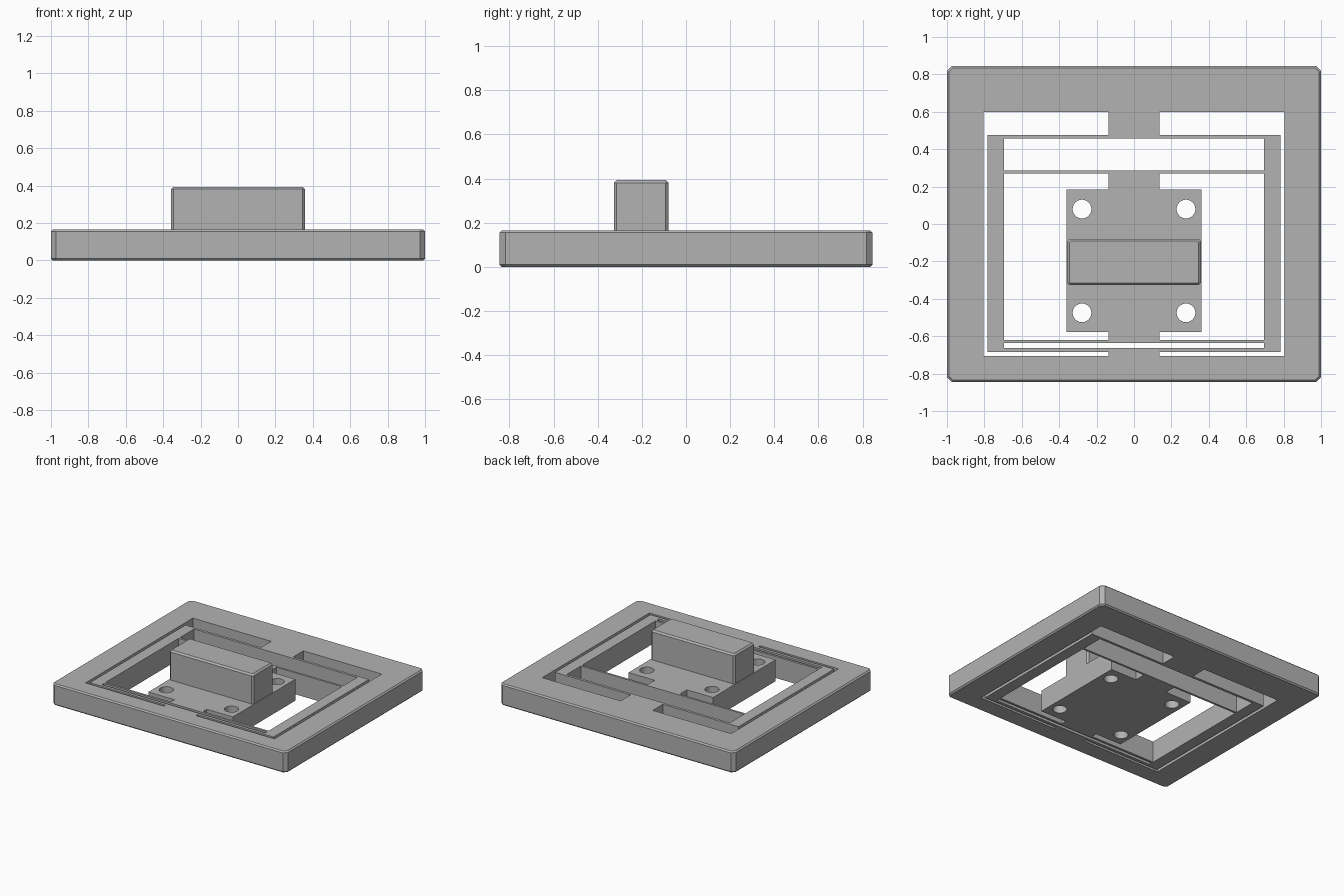
import bpy
import bmesh
from mathutils import Matrix, Vector

if "Cube" in bpy.data.objects:
    bpy.data.objects.remove(bpy.data.objects["Cube"], do_unlink=True)

THICK = 0.165      # common plate thickness
NECK = 0.137       # half width of the connecting necks

grey = bpy.data.materials.new("plain grey")
grey.use_nodes = True
grey.diffuse_color = (0.45, 0.45, 0.45, 1)
grey.node_tree.nodes["Principled BSDF"].inputs["Base Color"].default_value = grey.diffuse_color


def finish(name, bm):
    mesh = bpy.data.meshes.new(name)
    bm.to_mesh(mesh)
    bm.free()
    mesh.materials.append(grey)
    obj = bpy.data.objects.new(name, mesh)
    bpy.context.collection.objects.link(obj)
    return obj


def box(name, x0, x1, y0, y1, z0=0.0, z1=THICK, corner=0.0, rim=0.0):
    """Box with optional chamfers on upright corners and on top/bottom rims."""
    bm = bmesh.new()
    bmesh.ops.create_cube(bm, size=1)
    bmesh.ops.scale(bm, vec=(x1 - x0, y1 - y0, z1 - z0), verts=bm.verts)
    bmesh.ops.translate(bm, vec=((x0 + x1) / 2, (y0 + y1) / 2, (z0 + z1) / 2), verts=bm.verts)
    for width, upright in ((corner, True), (rim, False)):
        if width:
            edges = []
            for e in bm.edges:
                a, b = e.verts
                is_upright = abs(a.co.z - b.co.z) > 0.01
                if is_upright == upright:
                    edges.append(e)
            bmesh.ops.bevel(bm, geom=edges, offset=width, segments=1, affect='EDGES')
    return finish(name, bm)


def cut(target, cutter):
    cutter.hide_render = True
    mod = target.modifiers.new("cut", 'BOOLEAN')
    mod.operation = 'DIFFERENCE'
    mod.solver = 'EXACT'
    mod.object = cutter
    bpy.context.view_layer.objects.active = target
    bpy.ops.object.modifier_apply(modifier=mod.name)
    bpy.data.objects.remove(cutter, do_unlink=True)


# Outer frame with its rectangular window
frame = box("outer_frame", -1, 1, -0.845, 0.845, corner=0.027, rim=0.01)
cut(frame, box("window_cutter", -0.805, 0.805, -0.705, 0.6, -0.1, 0.3))

# Floating side bars
for side, s in (("left", 1), ("right", -1)):
    x0, x1 = sorted((s * 0.695, s * 0.782))
    box(side + "_side_bar", x0, x1, -0.685, 0.477)

# Thin flexure leaves spanning between the side bars
for name, y0, y1 in (("back_outer_leaf", 0.457, 0.477), ("back_inner_leaf", 0.27, 0.286),
                     ("front_inner_leaf", -0.637, -0.62), ("front_outer_leaf", -0.685, -0.662)):
    box(name, -0.695, 0.695, y0, y1)

# Necks joining frame, leaves and stage
for name, y0, y1 in (("back_outer_neck", 0.477, 0.6), ("back_inner_neck", 0.185, 0.27),
                     ("front_inner_neck", -0.62, -0.577), ("front_outer_neck", -0.705, -0.685)):
    box(name, -NECK, NECK, y0, y1)

# Central stage with four through holes
stage = box("stage", -0.36, 0.36, -0.577, 0.185)
bm = bmesh.new()
for x in (-0.278, 0.278):
    for y in (-0.475, 0.08):
        bmesh.ops.create_cone(bm, cap_ends=True, segments=40, radius1=0.05, radius2=0.05,
                              depth=0.5, matrix=Matrix.Translation(Vector((x, y, THICK / 2))))
cut(stage, finish("hole_cutter", bm))
bpy.ops.object.select_all(action='DESELECT')
stage.select_set(True)
bpy.context.view_layer.objects.active = stage
bpy.ops.object.shade_smooth_by_angle()

# Raised block on the stage
box("raised_block", -0.357, 0.357, -0.327, -0.08, 0.1, 0.393, corner=0.012, rim=0.012)
